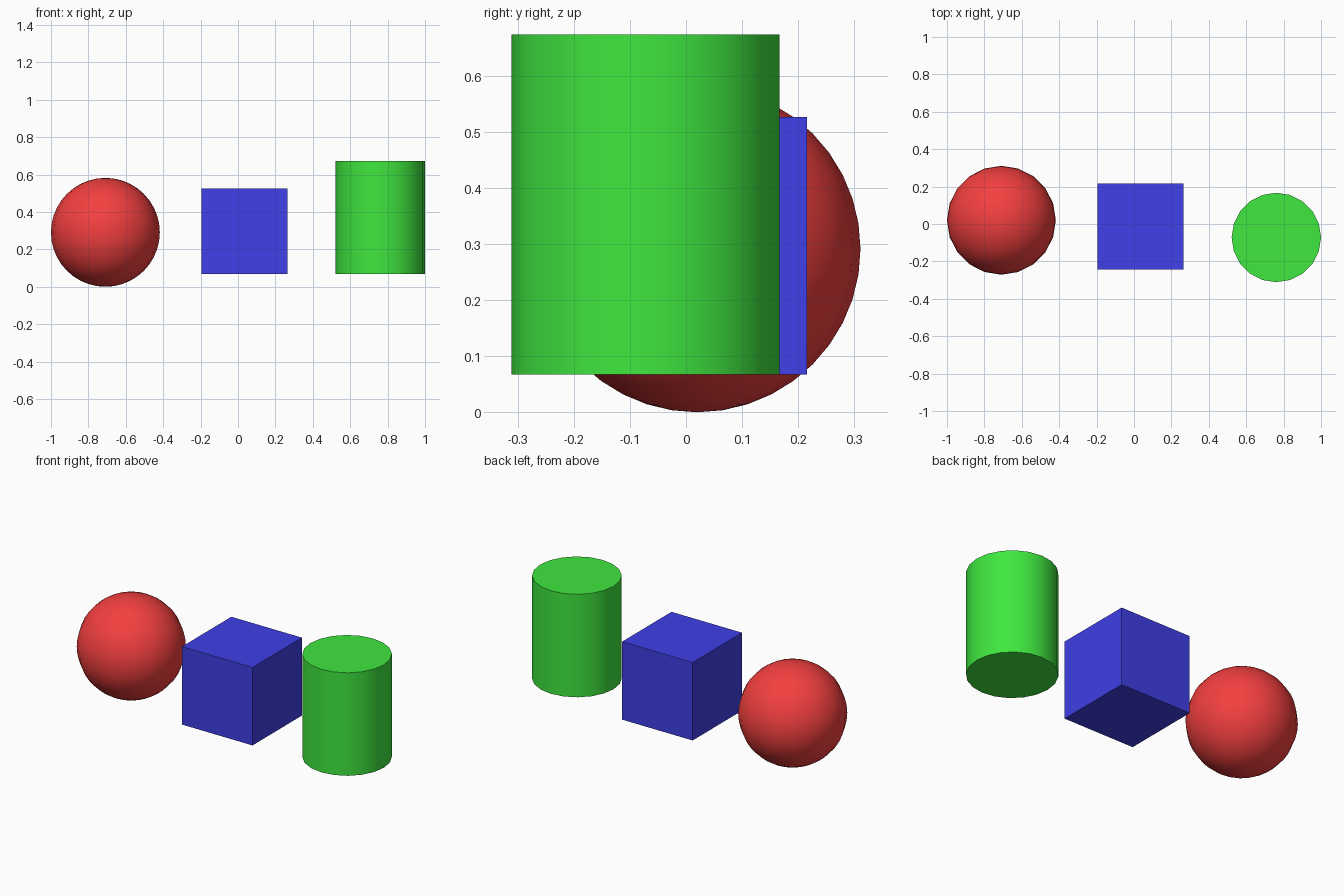
import bpy, math

if "Cube" in bpy.data.objects:
    bpy.data.objects.remove(bpy.data.objects["Cube"])


def finish(name, color, smooth=True):
    ob = bpy.context.object
    ob.name = name
    mat = bpy.data.materials.new(name + "_paint")
    mat.diffuse_color = (*color, 1)
    mat.use_nodes = True
    mat.node_tree.nodes["Principled BSDF"].inputs["Base Color"].default_value = mat.diffuse_color
    ob.data.materials.append(mat)
    if smooth:
        bpy.ops.object.shade_smooth_by_angle(angle=math.radians(40))
    return ob


# red ball on the left
bpy.ops.mesh.primitive_uv_sphere_add(segments=20, ring_count=20, radius=0.291,
                                     location=(-0.709, 0.02, 0.291))
finish("ball", (0.9, 0.05, 0.05))

# blue cube in the middle
bpy.ops.mesh.primitive_cube_add(size=0.459, location=(0.035, -0.0135, 0.2965))
finish("cube", (0.05, 0.05, 0.8), smooth=False)

# green cylinder on the right
bpy.ops.mesh.primitive_cylinder_add(vertices=20, radius=0.239, depth=0.606,
                                    location=(0.761, -0.072, 0.37))
finish("cylinder", (0.05, 0.8, 0.05))
